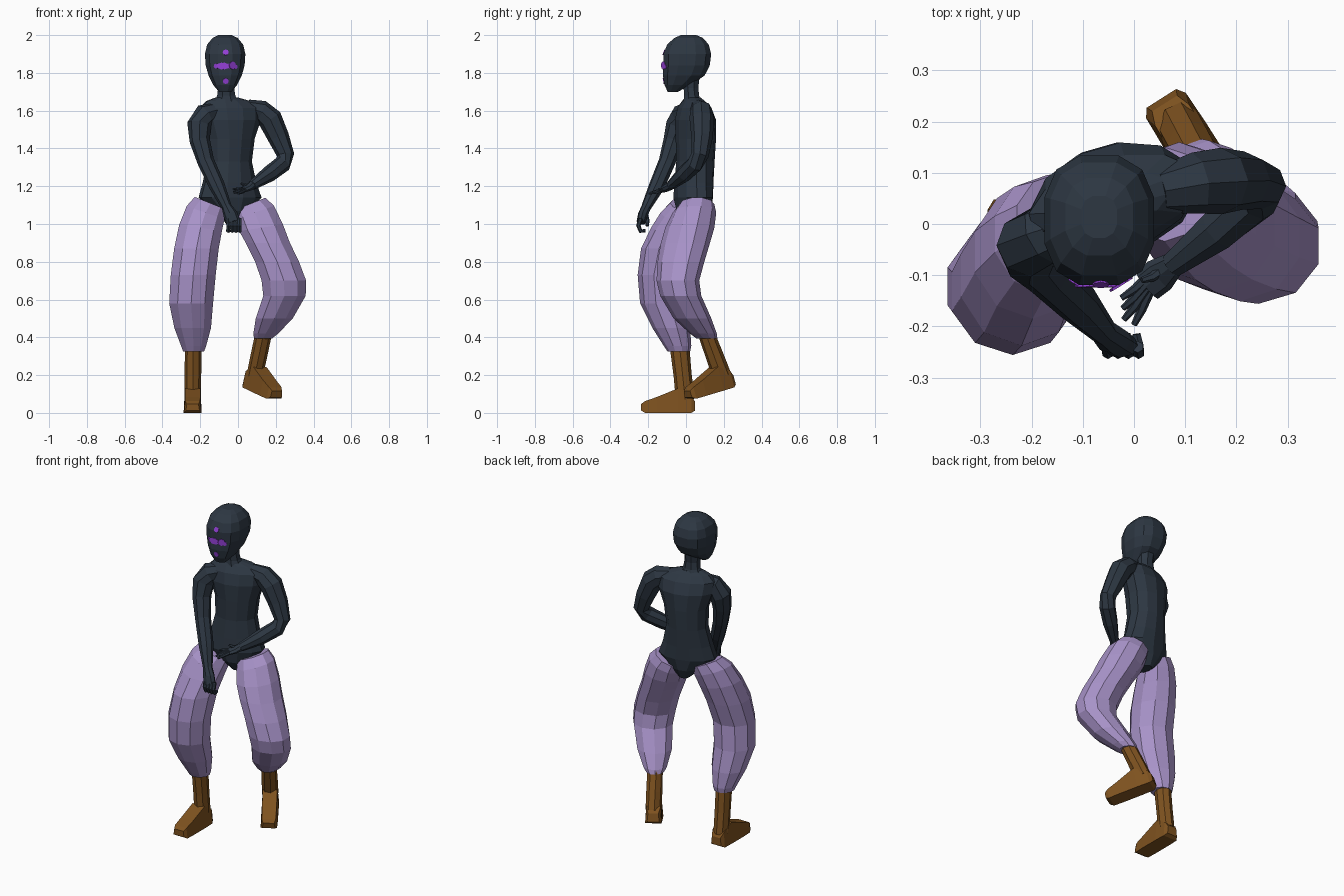
import bpy, bmesh, math
from mathutils import Vector, Matrix
from mathutils.bvhtree import BVHTree


def material(name, rgb):
    m = bpy.data.materials.new(name)
    m.diffuse_color = (*rgb, 1)
    return m


NAVY = material("dark navy", (0.026, 0.038, 0.055))
LILAC = material("lilac cloth", (0.39, 0.29, 0.58))
BROWN = material("brown leather", (0.21, 0.085, 0.014))
VIOLET = material("bright violet", (0.29, 0.05, 0.67))


def finish(bm, name, mat):
    bmesh.ops.recalc_face_normals(bm, faces=bm.faces)
    me = bpy.data.meshes.new(name)
    bm.to_mesh(me)
    me.materials.append(mat)
    ob = bpy.data.objects.new(name, me)
    bpy.context.collection.objects.link(ob)
    return ob


def skin(bm, rings):
    """Bridge rings of points and cap both ends."""
    vs = [[bm.verts.new(p) for p in r] for r in rings]
    n = len(vs[0])
    for a, b in zip(vs, vs[1:]):
        for i in range(n):
            bm.faces.new((a[i], a[(i + 1) % n], b[(i + 1) % n], b[i]))
    bm.faces.new(vs[0])
    bm.faces.new(vs[-1])


def body(name, mat, sections, n=12, yaw=0.0, power=1.0):
    """Stack ellipses: (x, y, z, rx, ry, optional slope along x); power < 1 squares them."""
    bm = bmesh.new()
    rings = []
    for x, y, z, rx, ry, *slope in sections:
        ring = []
        for i in range(n):
            a = 2 * math.pi * (i + 0.5) / n
            c, s = (math.copysign(abs(v) ** power, v) for v in (math.cos(a), math.sin(a)))
            p = Matrix.Rotation(yaw, 3, 'Z') @ Vector((rx * c, ry * s, 0))
            p.z = p.x * (slope[0] if slope else 0)
            ring.append(p + Vector((x, y, z)))
        rings.append(ring)
    skin(bm, rings)
    return finish(bm, name, mat)


def tube(bm, path, n=8, ref=(0, 1, 0.01)):
    """Sweep along points: (x, y, z, r) or (x, y, z, r_side, r_thick)."""
    pts = [Vector(p[:3]) for p in path]
    rings = []
    for i, p in enumerate(path):
        t = (pts[min(i + 1, len(pts) - 1)] - pts[max(i - 1, 0)]).normalized()
        s = t.cross(Vector(ref)).normalized()
        u = s.cross(t)
        r1, r2 = p[3], p[-1]
        rings.append([pts[i] + s * r1 * math.cos(2 * math.pi * k / n)
                      + u * r2 * math.sin(2 * math.pi * k / n) for k in range(n)])
    skin(bm, rings)


def boot(name, heel, forward, shaft_top, shaft_r):
    """Squared foot plus a shaft rising into the trouser cuff."""
    bm = bmesh.new()
    o, f = Vector(heel), Vector(forward).normalized()
    side = f.cross(Vector((0, 0, 1))).normalized()
    up = side.cross(f)
    rings = []
    for u, h, lo, hi in [(0, .034, .012, .06), (.02, .046, 0, .09), (.09, .048, 0, .13),
                         (.20, .048, 0, .085), (.265, .046, 0, .062), (.285, .036, .012, .048)]:
        rings.append([o + f * u + side * s * w + up * v
                      for s, w, v in [(-1, h, lo), (1, h, lo), (1, h * .85, hi), (-1, h * .85, hi)]])
    skin(bm, rings)
    ankle = o + f * .052 + up * .07
    top = Vector(shaft_top)
    mid = ankle.lerp(top, 0.45)
    tube(bm, [(*ankle, .043, .05), (*mid, .044, .048), (*top, .044, shaft_r)])
    return finish(bm, name, BROWN)


# Head: squarish egg with a forward chin
HX = -0.068
head = body("head", NAVY, [
    (HX, -.07, 1.70, .034, .028), (HX, -.045, 1.735, .064, .07),
    (HX, -.012, 1.785, .09, .113), (HX, .003, 1.84, .106, .126),
    (HX, .007, 1.90, .11, .13), (HX, .01, 1.95, .098, .113),
    (HX, .014, 1.985, .068, .078), (HX, .014, 2.0, .036, .042)], power=.78)

# Neck
body("neck", NAVY, [(-.062, .035, 1.63, .08, .055), (-.062, .03, 1.68, .052, .043),
                    (-.063, .026, 1.72, .046, .042), (-.066, .024, 1.8, .052, .055)], 8)

# Torso, twisted so the right shoulder leads
body("torso", NAVY, [
    (-.03, .045, 1.01, .035, .055), (-.035, .04, 1.07, .1, .088),
    (-.042, .038, 1.14, .172, .1), (-.045, .042, 1.22, .145, .1),
    (-.045, .05, 1.33, .12, .1), (-.04, .052, 1.45, .13, .105),
    (-.04, .05, 1.55, .165, .105), (-.04, .045, 1.615, .172, .083),
    (-.05, .04, 1.65, .125, .055), (-.06, .035, 1.67, .06, .04)], 12, math.radians(16))

# Right arm reaching down, ending in a fist
bm = bmesh.new()
tube(bm, [(-.1, .01, 1.605, .045), (-.175, -.02, 1.578, .06), (-.206, -.042, 1.525, .064),
          (-.202, -.066, 1.44, .054), (-.17, -.1, 1.33, .045), (-.11, -.155, 1.2, .042),
          (-.06, -.21, 1.09, .027)])
finish(bm, "right_arm", NAVY)
bm = bmesh.new()
tube(bm, [(-.062, -.208, 1.095, .026), (-.04, -.228, 1.05, .038, .026), (-.026, -.238, 1.01, .038, .024)])
for i in range(4):
    x = -.053 + .02 * i
    tube(bm, [(x, -.24, 1.03, .012), (x + .002, -.252, .99, .012),
              (x + .002, -.24, .962, .011), (x - .002, -.215, .965, .009)], 6, (1, 0, 0))
tube(bm, [(-.065, -.215, 1.06, .012), (-.065, -.205, 1.02, .012), (-.045, -.205, .99, .009)], 6, (1, 0, 0))
finish(bm, "right_hand", NAVY)

# Left arm bent across the waist, open hand
bm = bmesh.new()
tube(bm, [(.05, .065, 1.615, .045), (.12, .08, 1.597, .06), (.17, .084, 1.555, .065),
          (.214, .085, 1.46, .057), (.252, .074, 1.365, .046), (.236, .048, 1.318, .046),
          (.165, -.01, 1.265, .043), (.075, -.08, 1.205, .026)])
finish(bm, "left_arm", NAVY)
bm = bmesh.new()
tube(bm, [(.078, -.077, 1.207, .024), (.05, -.1, 1.19, .018, .035), (.025, -.12, 1.18, .014, .034)],
     8, (1, -1, 0))
for base, tip in [((.03, -.1, 1.185), (-.025, -.145, 1.185)), ((.025, -.115, 1.185), (-.022, -.165, 1.17)),
                  ((.025, -.125, 1.18), (-.02, -.187, 1.165)), ((.03, -.13, 1.175), (0, -.197, 1.16)),
                  ((.055, -.09, 1.2), (.015, -.11, 1.215))]:
    m = (Vector(base) + Vector(tip)) / 2 + Vector((0, -.004, 0))
    tube(bm, [(*base, .011), (*m, .009), (*tip, .006)], 6, (0, 0, 1))
finish(bm, "left_hand", NAVY)

# Baggy trouser legs, cut high on the hip and gathered at the cuffs
body("right_trouser_leg", LILAC, [
    (-.145, .008, 1.11, .088, .092, -.4), (-.172, -.02, 1.06, .105, .115, -.35),
    (-.198, -.055, .98, .119, .13, -.15), (-.22, -.1, .87, .124, .138),
    (-.237, -.132, .73, .125, .124), (-.248, -.122, .58, .122, .121),
    (-.24, -.078, .45, .102, .1), (-.235, -.045, .355, .07, .073),
    (-.235, -.038, .325, .058, .06)], 10)
body("left_trouser_leg", LILAC, [
    (.06, .058, 1.105, .09, .092, .4), (.088, .045, 1.06, .108, .115, .35),
    (.122, .02, .98, .122, .13, .15), (.158, -.003, .9, .123, .13),
    (.207, -.027, .8, .122, .124), (.243, -.043, .7, .124, .113),
    (.246, -.028, .62, .118, .109), (.192, .034, .5, .103, .1),
    (.147, .092, .42, .069, .071), (.133, .11, .395, .051, .056)], 10)

# Boots: planted right foot, lifted left foot
boot("right_boot", (-.24, .048, 0), (0, -1, 0), (-.237, -.035, .36), .052)
boot("left_boot", (.052, .248, .14), (.132, -.208, -.062), (.133, .112, .408), .044)

# Violet face dots, set on the head surface
hbm = bmesh.new()
hbm.from_mesh(head.data)
tree = BVHTree.FromBMesh(hbm)
hbm.free()
bm = bmesh.new()
dots = [(-.065, 1.908, .016), (-.065, 1.757, .016), (-.03, 1.84, .021), (-.014, 1.832, .012)]
dots += [(-.115 + .014 * i, 1.836, .014 + .005 * (i in (2, 3))) for i in range(6)]
for x, z, r in dots:
    hit, nor, _, _ = tree.ray_cast(Vector((x, -1, z)), Vector((0, 1, 0)))
    mat = Matrix.Translation(hit + nor * .001) @ nor.to_track_quat('Z', 'Y').to_matrix().to_4x4()
    bmesh.ops.create_cone(bm, cap_ends=True, segments=8, radius1=r, radius2=r, depth=.005, matrix=mat)
finish(bm, "face_dots", VIOLET)
